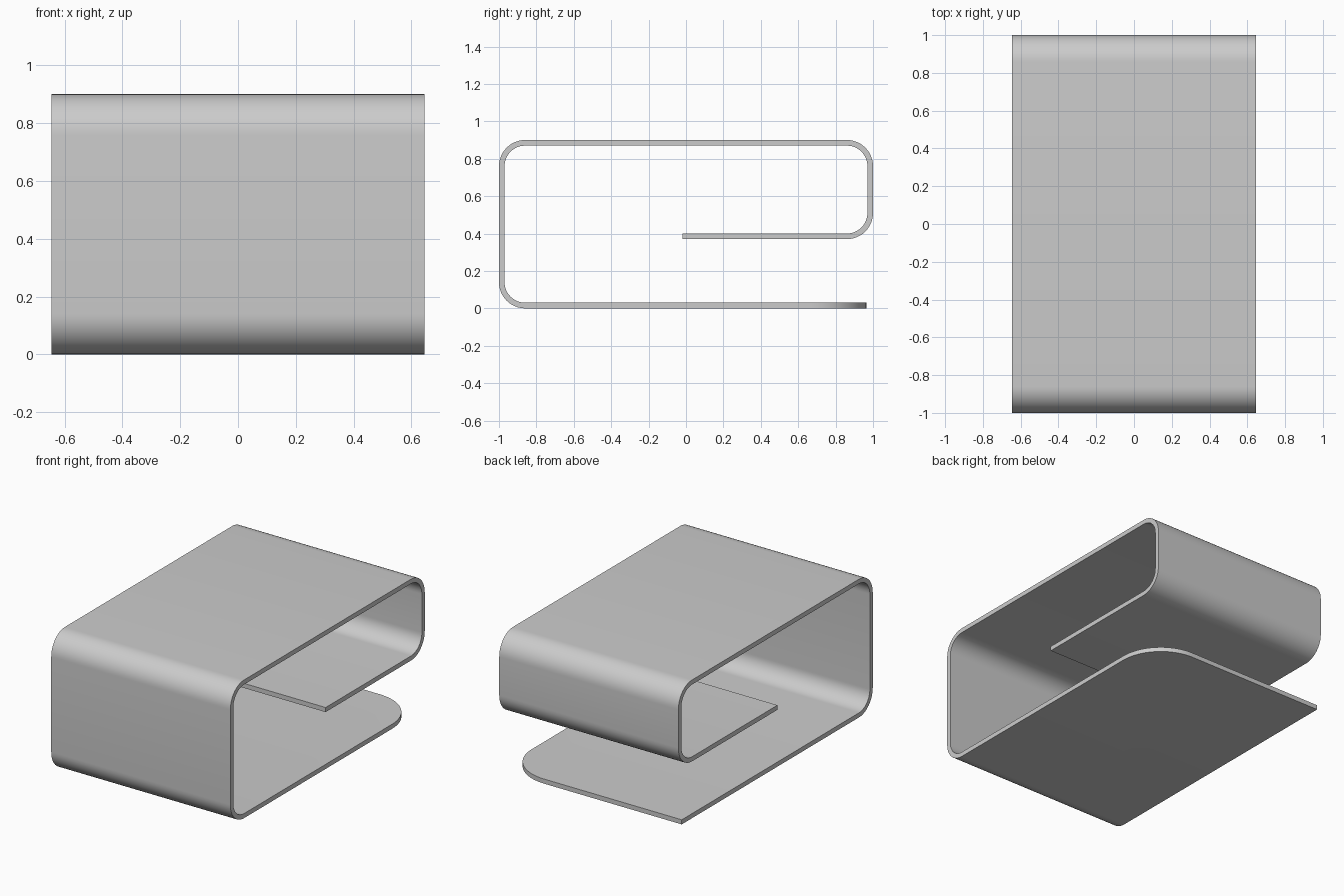
import bpy, bmesh
from math import cos, sin, radians

if "Cube" in bpy.data.objects:
    bpy.data.objects.remove(bpy.data.objects["Cube"])

HALF_W, T, R = 0.645, 0.03, 0.14   # half width, sheet thickness, outer bend radius
SEG = 12


def bend(cy, cz, start):
    """Pairs of outer/inner (y, z) points for a 90 degree clockwise bend."""
    pairs = []
    for i in range(SEG + 1):
        a = radians(start - 90 * i / SEG)
        pairs.append([(cy + r * cos(a), cz + r * sin(a)) for r in (R, R - T)])
    return pairs


# Side profile: bottom plate, back bends, top plate, short bends, inner shelf
profile = [[(0.965, 0.0), (0.965, T)]]
profile += bend(-1 + R, R, 270)
profile += bend(-1 + R, 0.9 - R, 180)
profile += bend(1 - R, 0.9 - R, 90)
profile += bend(1 - R, 0.37 + R, 0)
profile += [[(-0.02, 0.37), (-0.02, 0.37 + T)]]

# Sweep the profile across the width
bm = bmesh.new()
rings = []
for (o, i) in profile:
    rings.append([bm.verts.new(p) for p in (
        (-HALF_W, *o), (HALF_W, *o), (HALF_W, *i), (-HALF_W, *i))])
for a, b in zip(rings, rings[1:]):
    for k in range(4):
        n = (k + 1) % 4
        bm.faces.new((a[k], a[n], b[n], b[k]))
bm.faces.new(rings[0])
bm.faces.new(rings[-1])

# Round one free corner of the bottom plate
corner = bm.edges.get((rings[0][1], rings[0][2]))
bmesh.ops.bevel(bm, geom=[corner], offset=0.3, segments=20, profile=0.5,
                affect='EDGES', clamp_overlap=False)
bmesh.ops.recalc_face_normals(bm, faces=bm.faces)

mesh = bpy.data.meshes.new("bent_sheet_table")
bm.to_mesh(mesh)
bm.free()
table = bpy.data.objects.new("bent_sheet_table", mesh)
bpy.context.collection.objects.link(table)
bpy.context.view_layer.objects.active = table
table.select_set(True)
bpy.ops.object.shade_smooth_by_angle(angle=radians(30))
